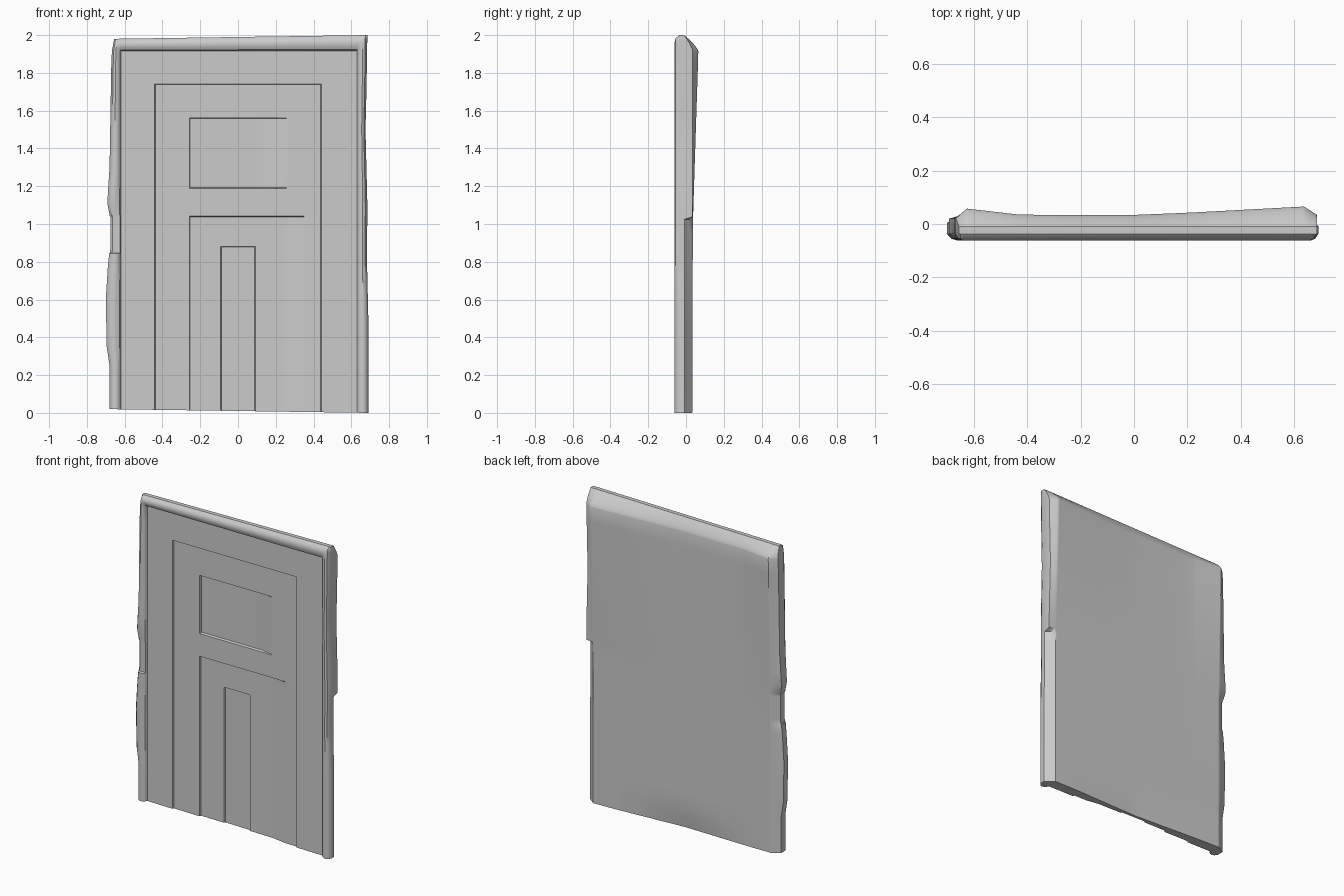
import bpy, bmesh, math

if "Cube" in bpy.data.objects:
    bpy.data.objects.remove(bpy.data.objects["Cube"])


def table(pts, v):
    """Piecewise linear lookup."""
    if v <= pts[0][0]:
        return pts[0][1]
    for (a, p), (b, q) in zip(pts, pts[1:]):
        if v <= b:
            return p + (q - p) * (v - a) / (b - a)
    return pts[-1][1]


# Worn outer edges, x against z
LEFT = [(0, -.68), (.25, -.68), (.35, -.695), (.6, -.70), (.84, -.685), (.85, -.675),
        (1.04, -.675), (1.05, -.695), (1.15, -.69), (1.3, -.68), (1.6, -.675), (1.9, -.67), (2, -.655)]
RIGHT = [(0, .69), (.5, .69), (.8, .683), (1.1, .685), (1.3, .68), (1.5, .675), (1.7, .68), (2, .685)]
IN_L, IN_R, IN_T = -.62, .63, 1.915

# Rounded moulding: front y across its width, 0 = inner edge, 1 = outer edge
MOULD = [(0, -.035), (.1, -.05), (.3, -.058), (.55, -.061), (.8, -.055), (1, -.037)]
STEPS = [.1, .3, .55, .8, 1]

# Back surface: thicker toward the top and the two sides
BACK_Z = [(0, .035), (.5, .034), (1.02, .037), (1.3, .046), (1.9, .066)]
BACK_SIDE = [(-.63, .75), (-.42, 0), (0, 0), (.2, .25), (.65, 1)]

# Nested recesses: x0, x1, z0, z1, front y
RECESSES = [(-.44, .44, -1, 1.74, -.025),
            (-.255, .255, 1.19, 1.56, -.008),
            (-.255, .26, -1, 1.04, -.012),
            (-.09, .09, -1, .88, -.003)]
G = .002


def front_y(x, z, tx, tz):
    t = max(tx, tz)
    if t > 0:
        y = table(MOULD, t)
        if x < 0 and .845 < z < 1.045:      # broken piece of the left moulding
            y = max(y, -.048)
        return y
    y = -.035
    for x0, x1, z0, z1, d in RECESSES:
        if x0 < x < x1 and z0 < z < z1:
            y = d
    return y


def back_y(x, z, tx, tz):
    base = .034
    y = base + (table(BACK_Z, z) - base) * table(BACK_SIDE, x)
    y -= .02 * max(0, 1 - z / .15) * max(0, 1 - abs(x) / .5)
    if tx > 0:                              # chamfered side edges
        if x < 0:
            end = .02 if z > 1.045 else .005
        else:
            end = .035 if z > 1.03 else -.008
        y += (end - y) * max(0, (tx - .1) / .9)
    if tz > 0:                              # sloping back of the top
        y = min(y, y + (-.01 - y) * tz ** 1.4)
    return y


def lines(marks, extra):
    """Grid lines doubled at each sharp step, plus fillers between."""
    out = [m + s for m in marks for s in (-G, G)]
    out += [e for e in extra if all(abs(e - m) > .012 for m in marks)]
    return sorted(out)


xs = lines([-.44, -.255, -.09, .09, .2575, .44], [-.55, -.35, -.17, 0, .17, .35, .54])
cols = [('L', t) for t in reversed(STEPS)] + [('X', IN_L)] + [('X', x) for x in xs]
cols += [('X', IN_R)] + [('R', t) for t in STEPS]
zs = lines([.845, .88, 1.04, 1.19, 1.56, 1.74],
           [0, .07, .15, .25, .35, .5, .6, .7, .78, .95, 1.025, 1.11, 1.3, 1.4, 1.5, 1.65, 1.82])
rows = [(z, 0) for z in zs] + [(IN_T, 0)] + [(IN_T, t) for t in STEPS]

# Door slab with moulded frame and recessed panels
bm = bmesh.new()
front, back = [], []
for z_line, tz in rows:
    fr, br = [], []
    for kind, v in cols:
        z = z_line + tz * .08
        tx = 0 if kind == 'X' else v
        if kind == 'X':
            x = v
        elif kind == 'L':
            x = IN_L + (table(LEFT, z) - IN_L) * v
        else:
            x = IN_R + (table(RIGHT, z) - IN_R) * v
        bottom = .02 * (.69 - x) / 1.38
        top = 1.98 + .02 * (x + .68) / 1.36
        if tz > 0:
            z = IN_T + tz * (top - IN_T)
        zz = max(z, bottom)
        fr.append(bm.verts.new((x, front_y(x, z, tx, tz), zz)))
        br.append(bm.verts.new((x, back_y(x, z, tx, tz), zz)))
    front.append(fr)
    back.append(br)

nr, nc = len(rows), len(cols)
for grid in (front, back):
    for j in range(nr - 1):
        for i in range(nc - 1):
            bm.faces.new((grid[j][i], grid[j][i + 1], grid[j + 1][i + 1], grid[j + 1][i]))

# Outer rim joining front to back
rim = [(0, i) for i in range(nc)] + [(j, nc - 1) for j in range(1, nr)]
rim += [(nr - 1, i) for i in range(nc - 2, -1, -1)] + [(j, 0) for j in range(nr - 2, 0, -1)]
for (a, b), (c, d) in zip(rim, rim[1:] + rim[:1]):
    bm.faces.new((front[a][b], front[c][d], back[c][d], back[a][b]))

bmesh.ops.recalc_face_normals(bm, faces=bm.faces)
mesh = bpy.data.meshes.new("door_slab")
bm.to_mesh(mesh)
bm.free()
door = bpy.data.objects.new("door_slab", mesh)
bpy.context.collection.objects.link(door)
bpy.context.view_layer.objects.active = door
door.select_set(True)
bpy.ops.object.shade_smooth_by_angle(angle=math.radians(35))
